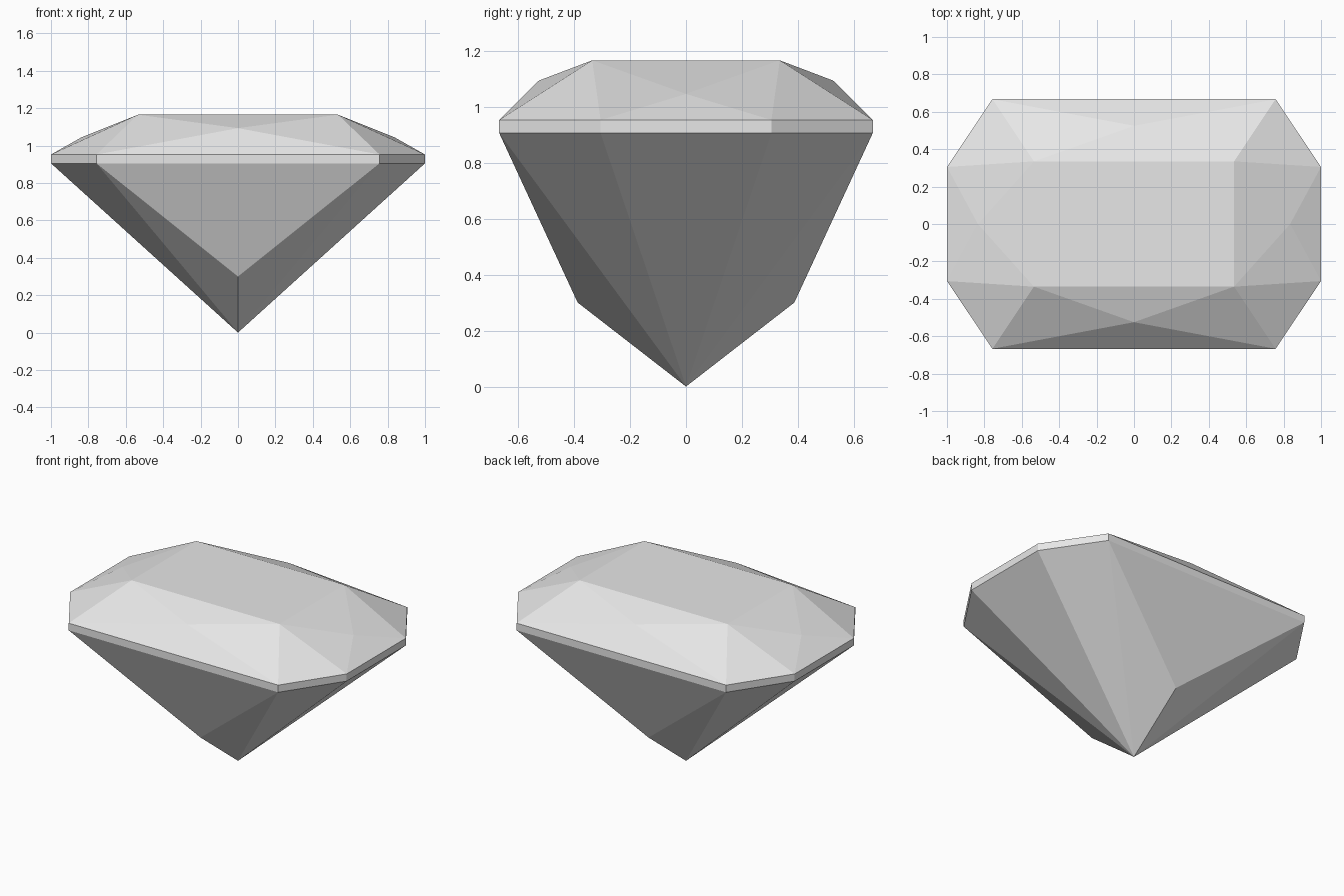
import bpy, bmesh
from mathutils import Vector

cube = bpy.data.objects.get("Cube")
if cube:
    bpy.data.objects.remove(cube, do_unlink=True)

grey = bpy.data.materials.new("pale_grey_stone")
grey.use_nodes = True
colour = (0.8, 0.8, 0.8, 1)
grey.diffuse_color = colour
grey.node_tree.nodes["Principled BSDF"].inputs["Base Color"].default_value = colour

# Key points of one quarter of the cut stone
LOW, HIGH, TOP = 0.905, 0.952, 1.165
table = Vector((0.535, 0.335, TOP))
long_star = Vector((0, 0.525, 1.093))
end_star = Vector((0.835, 0, 1.045))
long_high, end_high = Vector((0.757, 0.667, HIGH)), Vector((1, 0.305, HIGH))
long_low, end_low = Vector((0.757, 0.667, LOW)), Vector((1, 0.305, LOW))
keel = Vector((0, 0.387, 0.3))
point = Vector((0, 0, 0))


def flip_x(p):
    return Vector((-p.x, p.y, p.z))


def flip_y(p):
    return Vector((p.x, -p.y, p.z))


bm = bmesh.new()
verts = {}


def vert(p):
    key = tuple(round(c, 4) + 0.0 for c in p)
    if key not in verts:
        verts[key] = bm.verts.new(key)
    return verts[key]


def facet(*points):
    """Add a facet and its mirror images across both axes."""
    for sx in (1, -1):
        for sy in (1, -1):
            corners = [vert((p.x * sx, p.y * sy, p.z)) for p in points]
            if not any(set(f.verts) == set(corners) for f in bm.faces):
                bm.faces.new(corners)


# Table and crown
facet(table, flip_x(table), flip_y(flip_x(table)), flip_y(table))
facet(table, flip_x(table), long_star)
facet(table, long_star, long_high)
facet(long_high, long_star, flip_x(long_high))
facet(table, long_high, end_high)
facet(table, end_high, end_star)
facet(end_high, flip_y(end_high), end_star)
facet(table, flip_y(table), end_star)

# Girdle band
facet(long_high, flip_x(long_high), flip_x(long_low), long_low)
facet(long_high, end_high, end_low, long_low)
facet(end_high, flip_y(end_high), flip_y(end_low), end_low)

# Pavilion
facet(long_low, flip_x(long_low), keel)
facet(long_low, keel, point)
facet(long_low, end_low, point)
facet(end_low, flip_y(end_low), point)

bmesh.ops.recalc_face_normals(bm, faces=bm.faces[:])
mesh = bpy.data.meshes.new("cut_gemstone")
bm.to_mesh(mesh)
bm.free()
mesh.materials.append(grey)
gem = bpy.data.objects.new("cut_gemstone", mesh)
bpy.context.collection.objects.link(gem)
